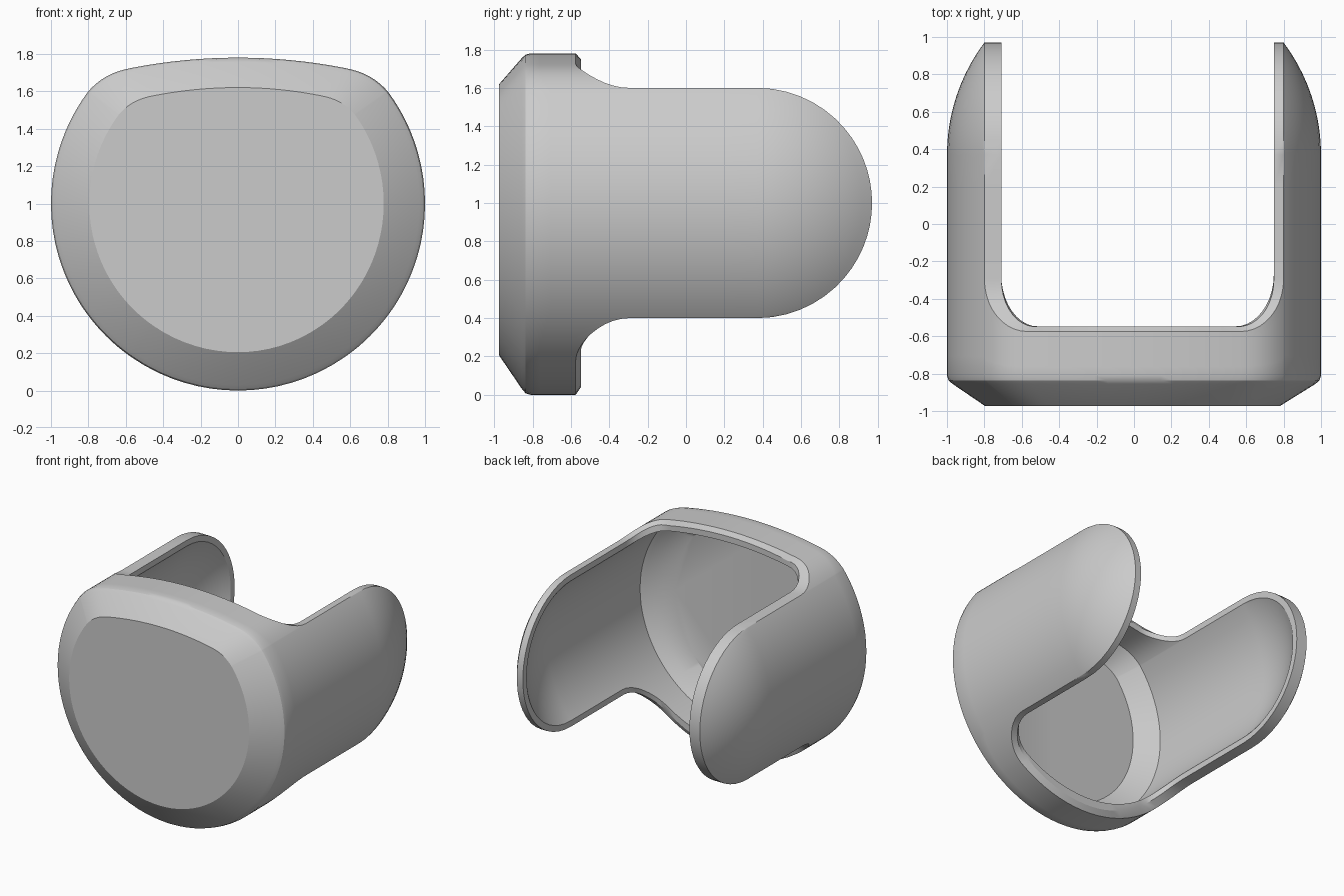
import bpy, bmesh
from math import sin, cos, acos, sqrt, pi

if "Cube" in bpy.data.objects:
    bpy.data.objects.remove(bpy.data.objects["Cube"])

NF, NC, NA = 8, 10, 28          # flat, corner and arm column counts
NB = NF + NC + 1                # columns from the centre line to the slot edge
ROWS, STRAIGHT, DOME = 5, 4, 10
M = STRAIGHT + DOME
HALF = 2 * NB + NA - 1
N = 2 * HALF - 2                # columns all the way round
K1, K2 = NB - 1, NB - 1 + NA    # first and last column of the right arm
YS = 0.37                       # centre of the spherical arm ends
XF, RY = 0.57, 0.28             # slot corner: start in x, length in y


def skin(c, yend, s, rings):
    """One layer of the shell: slot half-width c, slot floor yend, scale s."""
    yc = yend + RY
    xs = [XF * i / NF for i in range(NF)]
    xs += [XF + (c - XF) * sin(pi / 2 * i / NC) for i in range(NC + 1)]
    amax = acos(c)

    def top(x):                 # gently arched top with rounded shoulders
        z = 0.78 - 0.17 * x * x
        drop = 0.78 - 0.17 * c * c - sqrt(1 - c * c)
        return z - drop * max(0, (x - 0.55) / (c - 0.55)) ** 3

    def slot(x):                # U-shaped slot seen from above
        t = max(0, x - XF) / (c - XF)
        return yc - RY * sqrt(max(0, 1 - t * t))

    angles = [amax * sin(pi * (i / NA - 0.5)) for i in range(NA + 1)]
    half = [(x, -sqrt(1 - x * x), slot(x)) for x in xs]
    half += [(cos(a), sin(a), yc) for a in angles[1:-1]]
    half += [(x, top(x), slot(x)) for x in reversed(xs)]
    loop = half + [(-x, z, y) for x, z, y in reversed(half[1:-1])]

    # front chamfer rings, then the body running back to the slot
    verts = [(x * s * f, y, 1 + z * s * f) for f, y in rings for x, z, _ in loop]
    y0 = rings[-1][1]
    for j in range(1, ROWS + 1):
        verts += [(x * s, y0 + (ye - y0) * j / ROWS, 1 + z * s) for x, z, ye in loop]
    # two arms with spherical ends
    for side in (1, -1):
        for a in angles:
            phi = acos(min(1, c / cos(a)))
            for j in range(1, STRAIGHT + 1):
                verts.append((side * s * cos(a), yc + (YS - yc) * j / STRAIGHT, 1 + s * sin(a)))
            for j in range(1, DOME + 1):
                p = phi * j / DOME
                verts.append((side * s * cos(p) * cos(a), YS + s * sin(p), 1 + s * cos(p) * sin(a)))
    return verts


def widen_right(verts, front, rest):
    """Scale the +x half, with its own factor for the front ring."""
    return [(x * (front if i < N else rest) if x > 0 else x, y, z)
            for i, (x, y, z) in enumerate(verts)]


def rim_step(v):
    """Edge of the rim: straight inwards on the arms, a chamfer on the slot floor."""
    x, y, z = v
    floor = 1 - min(1, max(0, (abs(x) - XF) / (0.8 - XF)))
    return (x * (0.935 if x > 0 else 0.886), y + 0.027 * floor, 1 + (z - 1) * (1 - 0.04 * floor))


BODY = 4 + ROWS                 # rows in the body
ARM0 = BODY * N


def body(row, k):
    return row * N + k % N


def arm(side, k, j):
    """Vertex j along arm column k; row 0 lies on the body."""
    if j == 0:
        return body(BODY - 1, k if side == 0 else N - k)
    return ARM0 + (side * (NA + 1) + k - K1) * M + j - 1


# shared face layout of a layer
layer = [list(range(N))]
layer += [[body(r, k), body(r, k + 1), body(r + 1, k + 1), body(r + 1, k)]
          for r in range(BODY - 1) for k in range(N)]
layer += [[arm(q, k, j), arm(q, k + 1, j), arm(q, k + 1, j + 1), arm(q, k, j + 1)]
          for q in (0, 1) for k in range(K1, K2) for j in range(M)]

# path of the rim around the opening
rim = [body(BODY - 1, k) for k in range(-K1, K1 + 1)]
rim += [arm(0, K1, j) for j in range(1, M + 1)]
rim += [arm(0, k, M) for k in range(K1 + 1, K2 + 1)]
rim += [arm(0, K2, j) for j in range(M - 1, 0, -1)]
rim += [body(BODY - 1, k) for k in range(K2, N - K2 + 1)]
rim += [arm(1, K2, j) for j in range(1, M + 1)]
rim += [arm(1, k, M) for k in range(K2 - 1, K1 - 1, -1)]
rim += [arm(1, K1, j) for j in range(M - 1, 0, -1)]

outer_rings = [(0.795, -0.974), (0.97, -0.855), (0.992, -0.836), (1, -0.81)]
inner_rings = [(0.83, -0.90), (0.915, -0.84), (0.97, -0.801), (1, -0.78)]
outer = widen_right(skin(0.80, -0.575, 1.0, outer_rings), 0.98, 1)
middle = [rim_step(v) for v in outer]               # only its rim is used
inner = widen_right(skin(0.789, -0.548, 0.90, inner_rings), 0.97, 1.053)
n = len(outer)

faces = layer + [[i + 2 * n for i in reversed(f)] for f in layer]
for i, a in enumerate(rim):
    b = rim[(i + 1) % len(rim)]
    for o in (0, n):            # stepped band, then inward-facing lip
        faces.append([a + o, b + o, b + o + n, a + o + n])

# assemble the cupped shell
bm = bmesh.new()
vs = [bm.verts.new(v) for v in outer + middle + inner]
for f in faces:
    bm.faces.new([vs[i] for i in f])
bmesh.ops.delete(bm, geom=[v for v in bm.verts if not v.link_faces], context='VERTS')
bmesh.ops.remove_doubles(bm, verts=bm.verts, dist=1e-5)
bmesh.ops.recalc_face_normals(bm, faces=bm.faces)
mesh = bpy.data.meshes.new("cupped_shell")
bm.to_mesh(mesh)
bm.free()
obj = bpy.data.objects.new("cupped_shell", mesh)
bpy.context.collection.objects.link(obj)
bpy.context.view_layer.objects.active = obj
obj.select_set(True)
bpy.ops.object.shade_smooth_by_angle(angle=0.5)
